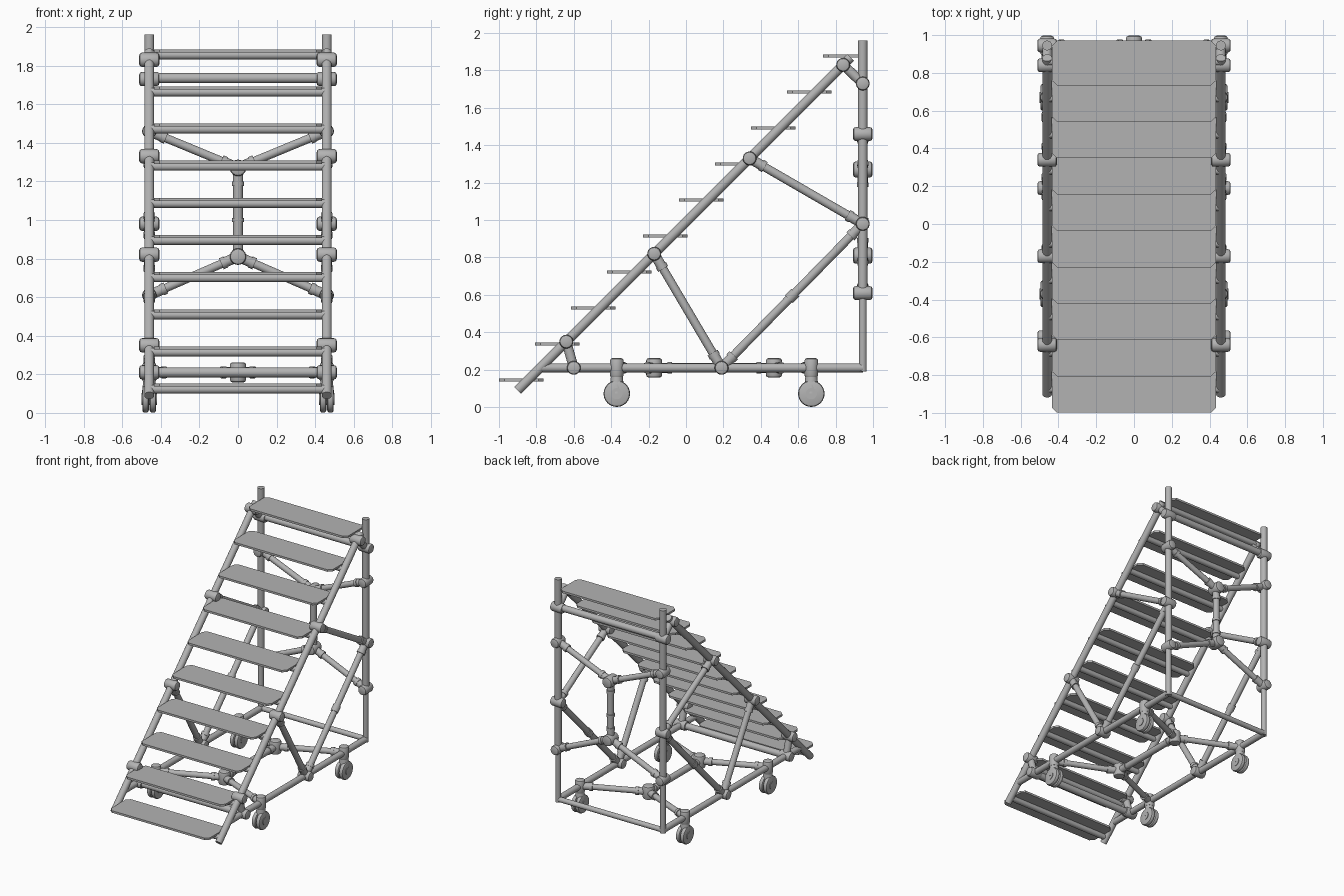
import bpy, bmesh, math
from mathutils import Vector

cube = bpy.data.objects.get("Cube")
if cube:
    bpy.data.objects.remove(cube)

grey = bpy.data.materials.new("galvanised grey")
grey.use_nodes = True
grey.diffuse_color = (0.45, 0.45, 0.45, 1)
grey.node_tree.nodes["Principled BSDF"].inputs["Base Color"].default_value = grey.diffuse_color

SIDE = 0.46     # frame side offset
BACK = 0.945    # back post line
BASE = 0.21     # bottom rail height
R = 0.026       # main tube radius
X, Y, Z = Vector((1, 0, 0)), Vector((0, 1, 0)), Vector((0, 0, 1))


def finish(bm, name):
    mesh = bpy.data.meshes.new(name)
    bmesh.ops.recalc_face_normals(bm, faces=bm.faces)
    for f in bm.faces:
        f.smooth = True
    bm.to_mesh(mesh)
    bm.free()
    mesh.set_sharp_from_angle(angle=math.radians(35))
    mesh.materials.append(grey)
    obj = bpy.data.objects.new(name, mesh)
    bpy.context.collection.objects.link(obj)
    return obj


def tube(name, a, b, r=R, r2=None, bevel=0, sides=18):
    """Solid round bar from a to b, with optionally rounded ends."""
    a, b = Vector(a), Vector(b)
    d = b - a
    bm = bmesh.new()
    bmesh.ops.create_cone(bm, cap_ends=True, segments=sides, radius1=r,
                          radius2=r if r2 is None else r2, depth=d.length)
    if bevel:
        rims = [e for e in bm.edges if abs(e.verts[0].co.z - e.verts[1].co.z) < 1e-5]
        bmesh.ops.bevel(bm, geom=rims, offset=bevel, segments=2, affect='EDGES', profile=0.5)
    bm.transform(d.to_track_quat('Z', 'Y').to_matrix().to_4x4())
    bmesh.ops.translate(bm, verts=bm.verts, vec=(a + b) / 2)
    return finish(bm, name)


def knuckle(name, p, axis, half=0.052, r=0.037):
    """Chamfered clamp body around a joint."""
    p = Vector(p)
    tube(name, p - axis * half, p + axis * half, r, bevel=0.014)


def strut(name, a, b, r=0.023, sleeves=(0.08,)):
    """Bar with a socket and collar near each end."""
    a, b = Vector(a), Vector(b)
    d = (b - a).normalized()
    tube(name, a, b, r)
    for p, s in ((a, d), (b, -d)):
        for t in sleeves:
            tube(name + "_socket", p, p + s * t, 0.027)
            tube(name + "_collar", p + s * (t - 0.01), p + s * (t + 0.014), 0.031)


def slope(y):
    return y + 0.99


# Treads with clipped corners, each on a round rung
for i in range(10):
    y, z = -0.88 + 0.1925 * i, 0.144 + 0.1925 * i
    w, h, c = 0.435, 0.119, 0.028
    bm = bmesh.new()
    outline = [(-w + c, -h), (w - c, -h), (w, -h + c), (w, h - c),
               (w - c, h), (-w + c, h), (-w, h - c), (-w, -h + c)]
    face = bm.faces.new([bm.verts.new((px, y + py, z - 0.008)) for px, py in outline])
    top = bmesh.ops.extrude_face_region(bm, geom=[face])["geom"]
    bmesh.ops.translate(bm, vec=Z * 0.016, verts=[v for v in top if isinstance(v, bmesh.types.BMVert)])
    finish(bm, "tread")
    tube("rung", (-SIDE, y + 0.008, z - 0.022), (SIDE, y + 0.008, z - 0.022), 0.022)

for side, s in (("left", SIDE), ("right", -SIDE)):
    def at(y, z):
        return Vector((s, y, z))

    # Main triangle of each side
    tube(side + "_stringer", at(-0.9, slope(-0.9)), at(0.88, slope(0.88)))
    tube(side + "_back_post", at(BACK, 0.6), at(BACK, 1.96))
    tube(side + "_back_post_lower", at(BACK, 0.19), at(BACK, 0.61), 0.021)
    tube(side + "_bottom_rail", at(-0.78, BASE), at(BACK, BASE), 0.024)

    # Side braces and their clamps
    foot, mid = at(0.19, BASE), at(BACK, 0.98)
    low, high = at(-0.17, slope(-0.17)), at(0.34, slope(0.34))
    nose, nose_foot = at(-0.64, slope(-0.64)), at(-0.6, BASE)
    head, head_post = at(0.84, slope(0.84)), at(BACK, 1.73)
    strut(side + "_lower_brace", foot, low)
    strut(side + "_long_brace", foot, mid)
    strut(side + "_upper_brace", high, mid)
    strut(side + "_nose_brace", nose, nose_foot, 0.026, ())
    strut(side + "_head_brace", head, head_post, 0.026, ())
    for p in (foot, mid, low, high, nose, nose_foot, head, head_post):
        knuckle(side + "_clamp", p, X)
    along = (mid - foot).normalized()
    middle = (foot + mid) / 2
    tube(side + "_brace_coupler", middle - along * 0.025, middle + along * 0.025, 0.029)

    # Y-shaped back and base bracing arms
    for z, node in ((1.46, 1.27), (0.61, 0.81)):
        strut(side + "_back_arm", at(BACK, z), (0, BACK, node), 0.022)
        knuckle(side + "_post_clamp", at(BACK, z), Y)
    for y, node in ((-0.37, -0.17), (0.67, 0.47)):
        strut(side + "_base_arm", at(y, BASE), (0, node, BASE), 0.022)
        knuckle(side + "_rail_clamp", at(y, BASE), Z)

        # Twin-wheel caster
        axle = at(y, 0.072)
        tube(side + "_caster_fork", axle, at(y, 0.18), 0.042, 0.03)
        tube(side + "_caster_hub", axle - X * 0.04, axle + X * 0.04, 0.03)
        for off in (-0.019, 0.019):
            centre = axle + X * off
            tube(side + "_caster_wheel", centre - X * 0.017, centre + X * 0.017,
                 0.071, bevel=0.013, sides=24)

# Central spines of the back and base bracing
strut("back_spine", (0, BACK, 0.81), (0, BACK, 1.27), 0.025)
strut("base_spine", (0, -0.17, BASE), (0, 0.47, BASE), 0.025)
tube("back_spine_coupler", (0, BACK, 0.99), (0, BACK, 1.01), 0.031)
for z in (0.81, 1.27):
    knuckle("back_node", (0, BACK, z), Y, r=0.043)
for y in (-0.17, 0.47):
    knuckle("base_node", (0, y, BASE), Z, r=0.043)

# Cross bars between the two sides
for name, y, z, r in (("top_cross_bar", BACK, 1.735, R),
                      ("front_cross_bar", -0.6, BASE, R),
                      ("back_cross_bar", BACK, BASE, 0.02)):
    tube(name, (-SIDE, y, z), (SIDE, y, z), r)
